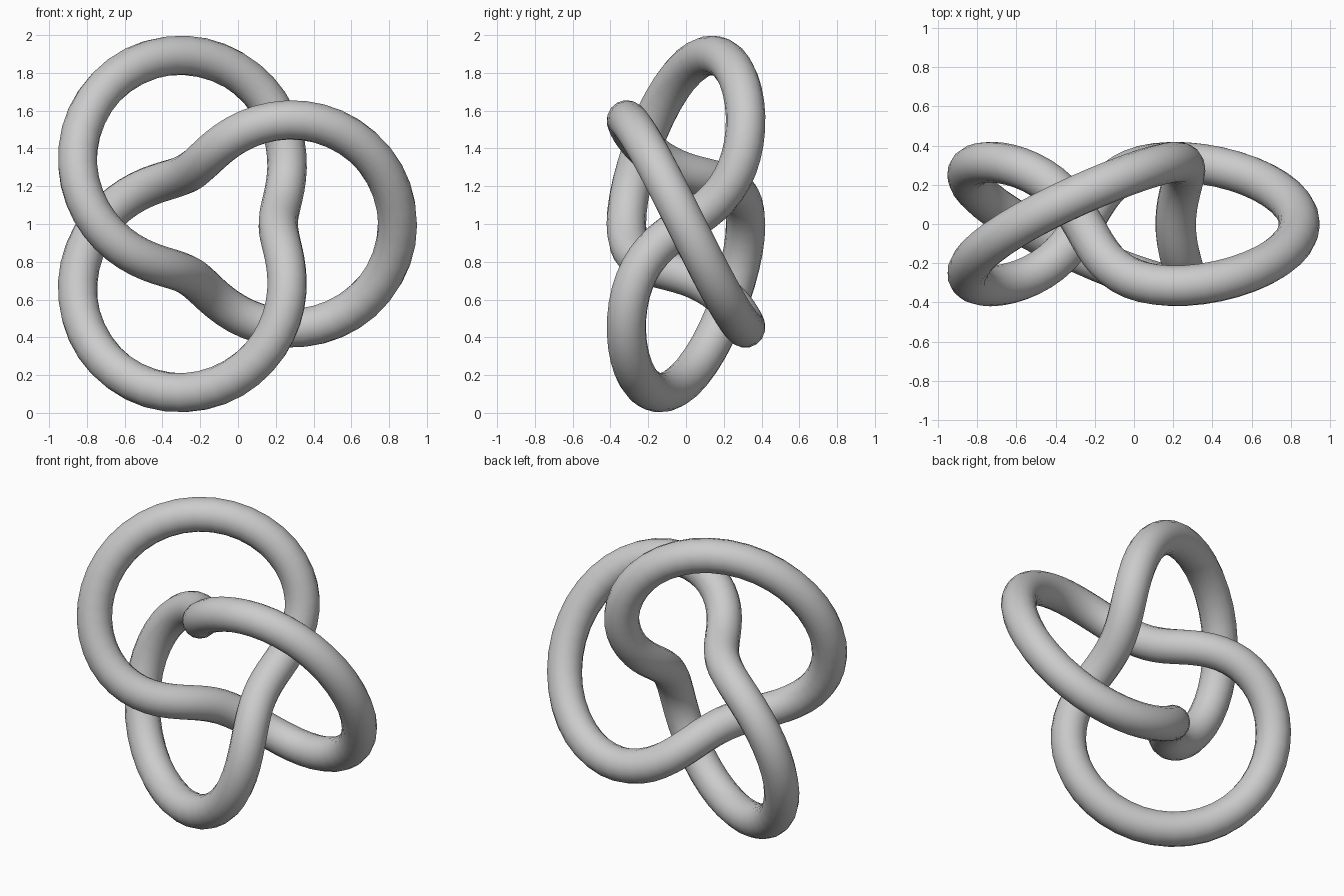
import bpy
from math import sin, cos, tau

if "Cube" in bpy.data.objects:
    bpy.data.objects.remove(bpy.data.objects["Cube"])

B = 0.3158      # minor radius of the guiding torus (major is twice this)
TUBE = 0.1045   # tube radius
SHIFT = -0.103  # centres the bounding box on x
STEPS = 128

# Trefoil path winding around a torus whose axis is y
curve = bpy.data.curves.new("trefoil_knot", 'CURVE')
curve.dimensions = '3D'
curve.bevel_depth = TUBE
curve.bevel_resolution = 6
spline = curve.splines.new('POLY')
spline.points.add(STEPS - 1)
for i, p in enumerate(spline.points):
    t = tau * i / STEPS
    r = B * (2 + cos(3 * t))
    p.co = (SHIFT + r * cos(2 * t), -B * sin(3 * t), 1 + r * sin(2 * t), 1)
spline.use_cyclic_u = True
spline.use_smooth = True

# Tube swept along the path, as a mesh
knot = bpy.data.objects.new("trefoil_knot", curve)
bpy.context.collection.objects.link(knot)
bpy.context.view_layer.objects.active = knot
knot.select_set(True)
bpy.ops.object.convert(target='MESH')
bpy.ops.object.shade_smooth()
